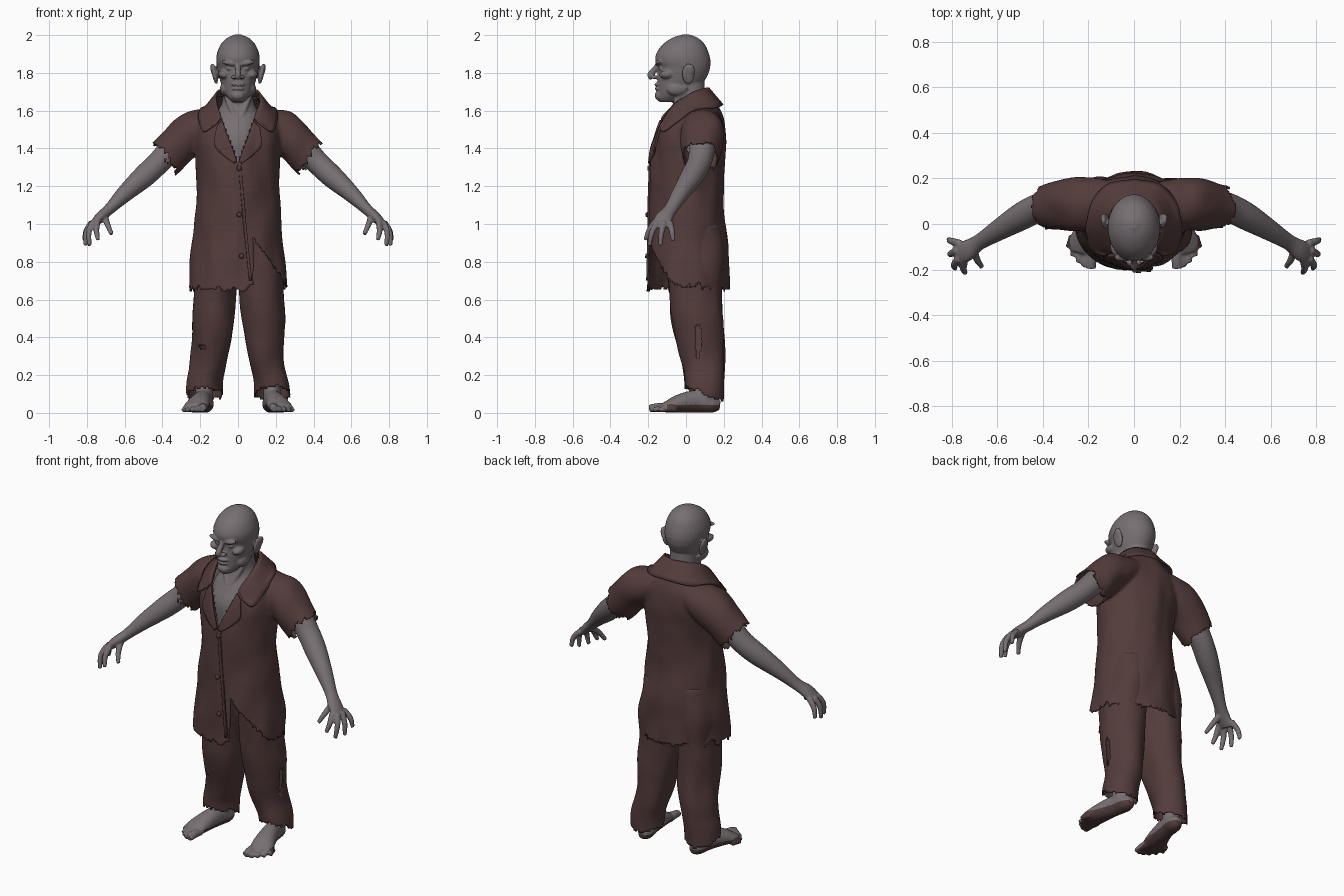
import bpy, bmesh, math
from mathutils import Vector, Matrix, noise
from mathutils.bvhtree import BVHTree

if "Cube" in bpy.data.objects:
    bpy.data.objects.remove(bpy.data.objects["Cube"])


def material(name, rgb):
    m = bpy.data.materials.new(name)
    m.diffuse_color = (*rgb, 1)
    m.use_nodes = True
    m.node_tree.nodes["Principled BSDF"].inputs["Base Color"].default_value = m.diffuse_color
    return m


SKIN = material("grey_skin", (0.185, 0.158, 0.166))
CLOTH = material("worn_brown_cloth", (0.086, 0.045, 0.043))
SOLE = material("dirty_sole", (0.080, 0.045, 0.042))


def smooth_path(pts, steps=5):
    """Catmull-Rom through points of any dimension."""
    P = [Vector(p) for p in pts]
    P = [P[0] * 2 - P[1]] + P + [P[-1] * 2 - P[-2]]
    out = []
    for a, b, c, d in zip(P, P[1:], P[2:], P[3:]):
        for k in range(steps):
            t = k / steps
            out.append((b * 2 + (c - a) * t + (a * 2 - b * 5 + c * 4 - d) * t * t
                        + (b * 3 - a - c * 3 + d) * t ** 3) * 0.5)
    return out + [P[-2]]


def sweep(bm, pts, ref=(0, 1, 0), level=False, both=True, n=24):
    """Closed tube through (x, y, z, radius_a, radius_b); level keeps rings horizontal."""
    for s in ((1, -1) if both else (1,)):
        path = smooth_path([(p[0] * s, *p[1:]) for p in pts])
        C = [Vector(p[:3]) for p in path]
        rings = []
        for i, p in enumerate(path):
            t = C[min(i + 1, len(C) - 1)] - C[max(i - 1, 0)]
            t = Vector((0, 0, 1)) if level else t.normalized()
            a = t.cross(Vector(ref)).normalized()
            b = a.cross(t)
            rings.append([bm.verts.new(C[i] + a * p[3] * math.cos(w) + b * p[4] * math.sin(w))
                          for w in (math.tau * k / n for k in range(n))])
        for r, q in zip(rings, rings[1:]):
            for k in range(n):
                bm.faces.new((r[k], r[(k + 1) % n], q[(k + 1) % n], q[k]))
        bm.faces.new(rings[0])
        bm.faces.new(rings[-1])


def blob(bm, c, r, both=True, tilt=0):
    for s in ((1, -1) if both else (1,)):
        m = (Matrix.Translation((c[0] * s, c[1], c[2])) @ Matrix.Rotation(tilt * s, 4, 'Y')
             @ Matrix.Diagonal((*r, 1)))
        bmesh.ops.create_uvsphere(bm, u_segments=16, v_segments=10, radius=1, matrix=m)


def add_object(name, bm, mats):
    me = bpy.data.meshes.new(name)
    bmesh.ops.recalc_face_normals(bm, faces=bm.faces)
    bm.to_mesh(me)
    bm.free()
    ob = bpy.data.objects.new(name, me)
    bpy.context.collection.objects.link(ob)
    for m in mats:
        me.materials.append(m)
    me.shade_smooth()
    return ob


def fuse(name, bm, mats, voxel, iterations=3):
    """Melt overlapping closed forms into one skin."""
    ob = add_object(name, bm, mats)
    r = ob.modifiers.new("fuse", 'REMESH')
    r.mode, r.voxel_size = 'VOXEL', voxel
    s = ob.modifiers.new("soften", 'SMOOTH')
    s.factor, s.iterations = 0.5, iterations
    dg = bpy.context.evaluated_depsgraph_get()
    me = bpy.data.meshes.new_from_object(ob.evaluated_get(dg))
    ob.modifiers.clear()
    ob.data = me
    me.shade_smooth()
    return ob


def tear(ob, rule, wrinkle):
    """Wrinkle the cloth, delete faces by rule, give it thickness; returns the uncut surface tree."""
    bm = bmesh.new()
    bm.from_mesh(ob.data)
    bm.normal_update()
    for v in bm.verts:
        q = Vector((v.co.x * 9, v.co.y * 9, v.co.z * 5))
        v.co += v.normal * wrinkle * noise.noise(q)
    tree = BVHTree.FromBMesh(bm)
    gone = [f for f in bm.faces if rule(*f.calc_center_median())]
    bmesh.ops.delete(bm, geom=gone, context='FACES')
    bm.to_mesh(ob.data)
    bm.free()
    s = ob.modifiers.new("thickness", 'SOLIDIFY')
    s.thickness, s.offset = 0.007, -1
    return tree


def jag(u, v):
    return 0.030 * noise.noise((u * 17, v * 17, 3)) + 0.016 * noise.noise((u * 60, v * 60, 8))


# Head, neck and chest
bm = bmesh.new()
sweep(bm, [(0, -.09, 1.645, .03, .05), (0, -.088, 1.665, .05, .068), (0, -.06, 1.70, .075, .092),
           (0, -.03, 1.75, .092, .122), (0, -.015, 1.80, .105, .135), (0, -.01, 1.83, .111, .138),
           (0, -.016, 1.86, .115, .146), (0, -.018, 1.90, .112, .140), (0, -.012, 1.95, .092, .112),
           (0, -.005, 1.985, .058, .068), (0, 0, 2.003, .015, .018)], level=True, both=False, n=32)
sweep(bm, [(0, .02, 1.30, .16, .165), (0, .022, 1.45, .155, .172), (0, .035, 1.54, .15, .145),
           (0, .03, 1.61, .10, .105), (0, .02, 1.67, .08, .085), (0, .015, 1.78, .075, .08)],
      level=True, both=False)
sweep(bm, [(.075, .0, 1.73, .018, .018), (.05, -.045, 1.65, .016, .016), (.015, -.085, 1.56, .014, .014)])
sweep(bm, [(0, -.148, 1.85, .012, .012), (0, -.165, 1.82, .014, .014), (0, -.186, 1.79, .019, .016),
           (0, -.175, 1.772, .017, .014)], ref=(1, 0, 0), both=False)
blob(bm, (.022, -.166, 1.777), (.013, .017, .011))                 # nostrils
blob(bm, (.045, -.146, 1.852), (.045, .018, .013), tilt=-.2)       # brows
blob(bm, (.042, -.130, 1.823), (.020, .016, .012))                 # eyes
blob(bm, (.075, -.100, 1.790), (.030, .042, .022), tilt=-.3)       # cheekbones
blob(bm, (.070, -.050, 1.715), (.026, .055, .036))                 # jaw
blob(bm, (0, -.148, 1.738), (.036, .020, .010), both=False)        # lips
blob(bm, (0, -.148, 1.716), (.032, .018, .009), both=False)
blob(bm, (0, -.140, 1.680), (.036, .026, .026), both=False)        # chin
blob(bm, (.124, .012, 1.795), (.014, .034, .056), tilt=.2)         # ears
blob(bm, (.133, .022, 1.815), (.012, .024, .034), tilt=.2)
fuse("head_and_neck", bm, [SKIN], 0.0055, 2)

# Arms and hands
bm = bmesh.new()
sweep(bm, [(.22, .10, 1.50, .068, .07), (.33, .09, 1.42, .068, .07), (.42, .07, 1.325, .062, .064),
           (.50, .03, 1.25, .060, .060), (.60, -.03, 1.16, .045, .046), (.68, -.08, 1.08, .030, .036),
           (.73, -.115, 1.035, .028, .047), (.768, -.13, .995, .020, .050)])
fingers = [((.745, -.165, 1.01), (.750, -.195, .965), (.740, -.215, .915)),
           ((.770, -.150, 1.01), (.790, -.180, .955), (.785, -.195, .885)),
           ((.775, -.115, 1.01), (.803, -.130, .955), (.808, -.135, .885)),
           ((.765, -.085, 1.01), (.803, -.075, .965), (.814, -.068, .910)),
           ((.705, -.105, 1.04), (.690, -.155, .995), (.668, -.188, .945))]
for a, b, c in fingers:
    sweep(bm, [(*a, .017, .017), (*b, .0155, .0155), (*c, .011, .011)], n=12)
fuse("arms", bm, [SKIN], 0.0065, 2)

# Bare feet with dirty soles
bm = bmesh.new()
sweep(bm, [(.18, .11, .26, .05, .055), (.18, .105, .15, .045, .052), (.18, .10, .06, .045, .055)], level=True)
sweep(bm, [(.172, .18, .04, .022, .025), (.172, .14, .045, .044, .045), (.185, .06, .06, .046, .06),
           (.205, -.03, .050, .058, .05), (.222, -.09, .034, .066, .034), (.23, -.125, .026, .055, .022)],
      ref=(0, 0, 1))
toes = [(.182, -.10, .190, -.195, .023), (.208, -.11, .216, -.188, .017), (.232, -.10, .243, -.170, .016),
        (.254, -.08, .268, -.142, .015), (.270, -.05, .287, -.105, .015)]
for x, y, u, v, r in toes:
    sweep(bm, [(x, y, r * 1.2, r, r), ((x + u) / 2, (y + v) / 2, r * 1.3, r, r), (u, v, r, r, r * .85)],
          ref=(0, 0, 1), n=12)
feet = fuse("feet", bm, [SKIN, SOLE], 0.0065, 2)
for v in feet.data.vertices:
    v.co.z = max(v.co.z, 0)
for f in feet.data.polygons:
    low = f.center.z < .045 and f.center.y > -.10
    f.material_index = int(low or f.normal.z < -.5)

# Trousers with frayed cuffs and a torn side
bm = bmesh.new()
sweep(bm, [(.18, .10, .02, .094, .098), (.178, .097, .15, .094, .102), (.156, .09, .25, .096, .110),
           (.136, .07, .40, .106, .132), (.126, .052, .62, .114, .143), (.12, .05, .80, .122, .15),
           (.11, .04, 1.0, .10, .14)], level=True, n=28)
trousers = fuse("trousers", bm, [CLOTH], 0.011, 4)


def trouser_rule(x, y, z):
    if z < .135 - .35 * y + jag(x, y) * .7:
        return True
    r = jag(y, z) * 14
    long_hole = x > .2 and ((y - .065) / .018) ** 2 + ((z - .38) / .09) ** 2 < 1 + r
    small_hole = x < -.14 and y < .05 and ((x + .19) / .02) ** 2 + ((z - .35) / .015) ** 2 < 1 + r
    return long_hole or small_hole


tear(trousers, trouser_rule, .012)

# Shirt body and sleeves
bm = bmesh.new()
sweep(bm, [(0, .01, .56, .272, .222), (0, .01, .70, .264, .220), (0, .01, .85, .248, .214),
           (0, .006, 1.0, .232, .203), (0, .005, 1.2, .217, .194), (0, .013, 1.35, .222, .195),
           (0, .025, 1.45, .232, .192), (0, .035, 1.55, .222, .168), (0, .04, 1.62, .165, .132),
           (0, .038, 1.67, .115, .100), (0, .038, 1.70, .095, .085)], level=True, both=False, n=40)
sweep(bm, [(.10, .08, 1.54, .08, .10), (.22, .088, 1.50, .103, .118), (.31, .085, 1.425, .104, .11),
           (.39, .075, 1.34, .104, .10), (.47, .06, 1.25, .10, .10)], n=28)
shirt = fuse("shirt", bm, [CLOTH], 0.011, 5)


def shirt_rule(x, y, z):
    ax = abs(x)
    hem = .665 + jag(x, y) * 1.2
    if y < .02 and x > .08:                      # torn front corner
        hem = max(hem, .93 - (x - .08) * 1.4 + jag(x, y))
    cuff = (ax - .375) * .79 - (z - 1.345) * .61
    neck = y < .03 and ax < (z - 1.33) * .38
    return (z < hem or neck or z > 1.675
            or (ax > .27 and z > 1.1 and cuff > jag(y + x, z) * 1.1))


hull = tear(shirt, shirt_rule, .014)


def drape(name, pairs, both=True, gap=.007):
    """Strip between inner and outer edge points, pushed out of the shirt surface."""
    bm = bmesh.new()
    for s in ((1, -1) if both else (1,)):
        rows = []
        for p in smooth_path([(a[0] * s, *a[1:], b[0] * s, *b[1:]) for a, b in pairs]):
            a, b = Vector(p[:3]), Vector(p[3:])
            row = []
            for k in range(6):
                q = a.lerp(b, k / 5)
                loc, nor, _, _ = hull.find_nearest(q)
                row.append(bm.verts.new(loc + nor * gap if (q - loc).dot(nor) < gap else q))
            rows.append(row)
        for r, q in zip(rows, rows[1:]):
            for k in range(5):
                bm.faces.new((r[k], r[k + 1], q[k + 1], q[k]))
    bmesh.ops.remove_doubles(bm, verts=bm.verts, dist=.0005)
    ob = add_object(name, bm, [CLOTH])
    m = ob.modifiers.new("thickness", 'SOLIDIFY')
    m.thickness, m.offset = .01, 0


# Collar, lapels, front seam and buttons
drape("collar", [((0, .118, 1.72), (0, .195, 1.63)), ((.075, .09, 1.715), (.12, .17, 1.62)),
                 ((.112, .03, 1.695), (.19, .08, 1.595)), ((.112, -.04, 1.645), (.205, -.03, 1.55)),
                 ((.09, -.09, 1.58), (.185, -.12, 1.49)), ((.082, -.11, 1.555), (.13, -.14, 1.52))])
drape("lapels", [((.080, -.12, 1.545), (.115, -.14, 1.51)), ((.055, -.15, 1.47), (.125, -.16, 1.42)),
                 ((.028, -.165, 1.40), (.085, -.17, 1.37)), ((.004, -.18, 1.33), (.018, -.18, 1.32))])
drape("front_seam", [((0, -.18, 1.33), (.016, -.18, 1.33)), ((.018, -.19, 1.10), (.034, -.19, 1.10)),
                     ((.036, -.20, .92), (.052, -.20, .92)), ((.058, -.205, .70), (.074, -.205, .70))],
      both=False, gap=.003)
bm = bmesh.new()
for x, z in ((.004, 1.30), (.018, 1.05), (.03, .83)):
    loc, nor, _, _ = hull.find_nearest((x, -.3, z))
    m = Matrix.Translation(loc + nor * .009) @ nor.to_track_quat('Z', 'Y').to_matrix().to_4x4()
    bmesh.ops.create_cone(bm, cap_ends=True, segments=16, radius1=.014, radius2=.011, depth=.009, matrix=m)
add_object("buttons", bm, [CLOTH])
